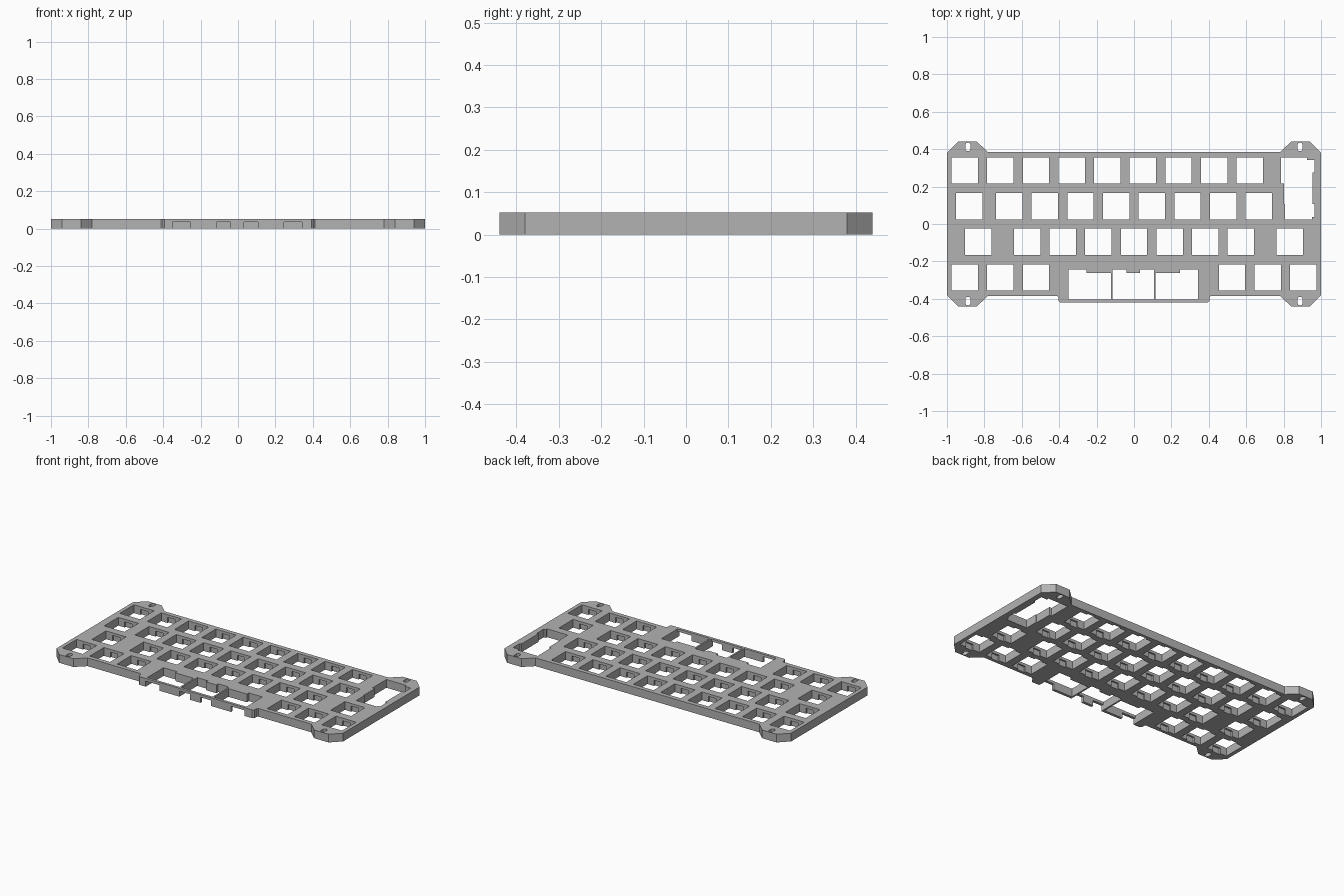
import bpy, bmesh, math

cube = bpy.data.objects.get("Cube")
if cube:
    bpy.data.objects.remove(cube, do_unlink=True)

THICK = 0.052      # plate thickness
CLIP_Z = 0.035     # height of the clip recesses under the top skin
U = 0.1905         # key pitch
HOLE = 0.141       # switch hole size
SPACE_X = -0.004   # centre of the wide bar opening

grey = bpy.data.materials.new("plate grey")
grey.use_nodes = True
colour = (0.45, 0.45, 0.45, 1)
grey.diffuse_color = colour
bsdf = grey.node_tree.nodes["Principled BSDF"]
bsdf.inputs["Base Color"].default_value = colour
bsdf.inputs["Roughness"].default_value = 0.6


def prism(bm, points, z0, z1):
    """Extrude a flat outline from z0 to z1."""
    face = bm.faces.new([bm.verts.new((x, y, z0)) for x, y in points])
    out = bmesh.ops.extrude_face_region(bm, geom=[face])
    for v in out["geom"]:
        if isinstance(v, bmesh.types.BMVert):
            v.co.z = z1


def rect(x0, x1, y0, y1):
    return [(x0, y0), (x1, y0), (x1, y1), (x0, y1)]


def make(name, bm):
    bmesh.ops.recalc_face_normals(bm, faces=bm.faces)
    mesh = bpy.data.meshes.new(name)
    bm.to_mesh(mesh)
    bm.free()
    mesh.materials.append(grey)
    obj = bpy.data.objects.new(name, mesh)
    bpy.context.collection.objects.link(obj)
    return obj


def cut(target, cutter):
    """Subtract the cutter, then discard it."""
    mod = target.modifiers.new("cut", "BOOLEAN")
    mod.operation = "DIFFERENCE"
    mod.solver = "EXACT"
    mod.object = cutter
    bpy.context.view_layer.objects.active = target
    bpy.ops.object.modifier_apply(modifier=mod.name)
    bpy.data.objects.remove(cutter, do_unlink=True)


# Plate outline: right half of back and front edges, mirrored to the left
back = [(0.78, 0.384), (0.84, 0.44), (0.94, 0.44), (1.0, 0.38)]
front = [(1.0, -0.38), (0.94, -0.44), (0.84, -0.44), (0.78, -0.384),
         (0.412, -0.384), (0.405, -0.39), (0.403, -0.412), (0.394, -0.421)]
half = back + front
outline = half + [(-x, y) for x, y in reversed(half)]
bm = bmesh.new()
prism(bm, outline, 0, THICK)
plate = make("switch_plate", bm)

# Switch centres: four staggered rows
rows = [(1.5, [0.5 + i for i in range(9)]),
        (0.5, [0.625] + [1.75 + i for i in range(8)]),
        (-0.5, [0.875] + [2.25 + i for i in range(7)] + [9.625]),
        (-1.5, [0.5, 1.5, 2.5, 8, 9, 10])]
keys = [((u - 5.25) * U, r * U) for r, cols in rows for u in cols]

holes, clips = bmesh.new(), bmesh.new()
LOW, HIGH = -0.1, 0.2
h = HOLE / 2
for x, y in keys:
    prism(holes, rect(x - h, x + h, y - h, y + h), LOW, HIGH)
    prism(clips, rect(x - 0.026, x + 0.026, y - h - 0.01, y + h + 0.01), LOW, CLIP_Z)

# Tall two-row key opening
prism(holes, [(0.786, 0.356), (0.925, 0.356), (0.925, 0.342), (0.966, 0.342),
              (0.966, 0.276), (0.955, 0.276), (0.955, 0.106), (0.966, 0.106),
              (0.966, 0.037), (0.952, 0.037), (0.952, 0.025), (0.807, 0.025),
              (0.807, 0.106), (0.802, 0.106), (0.802, 0.217), (0.786, 0.217)], LOW, HIGH)

# Wide bar opening: two outer bays, a middle bay with a centre tab
TOP, TAB, BOT = -0.243, -0.262, -0.404
for s in (-1, 1):
    bay = [(0.12, BOT), (0.345, BOT), (0.345, TOP), (0.25, TOP), (0.25, TAB), (0.12, TAB)]
    prism(holes, [(SPACE_X + s * x, y) for x, y in bay], LOW, HIGH)
    for a, b in ((0.036, 0.11), (0.25, 0.345)):
        x0, x1 = sorted((SPACE_X + s * a, SPACE_X + s * b))
        prism(clips, rect(x0, x1, TOP, -0.5), LOW, CLIP_Z)
right = [(0.11, BOT), (0.11, TOP), (0.036, TOP), (0.036, TAB)]
middle = right + [(-x, y) for x, y in reversed(right)]
prism(holes, [(SPACE_X + x, y) for x, y in middle], LOW, HIGH)

# Oblong screw slots in the corner ears
for sx in (-1, 1):
    for sy in (-1, 1):
        slot = []
        for i in range(18):
            a = math.tau * (i + 0.5) / 18
            shift = 0.009 if math.sin(a) > 0 else -0.009
            slot.append((sx * 0.888 + 0.014 * math.cos(a),
                         sy * 0.412 + shift + 0.014 * math.sin(a)))
        prism(holes, slot, LOW, HIGH)

cut(plate, make("hole_cutter", holes))
cut(plate, make("clip_cutter", clips))

plate.select_set(True)
bpy.context.view_layer.objects.active = plate
bpy.ops.object.shade_smooth_by_angle(angle=math.radians(25))
